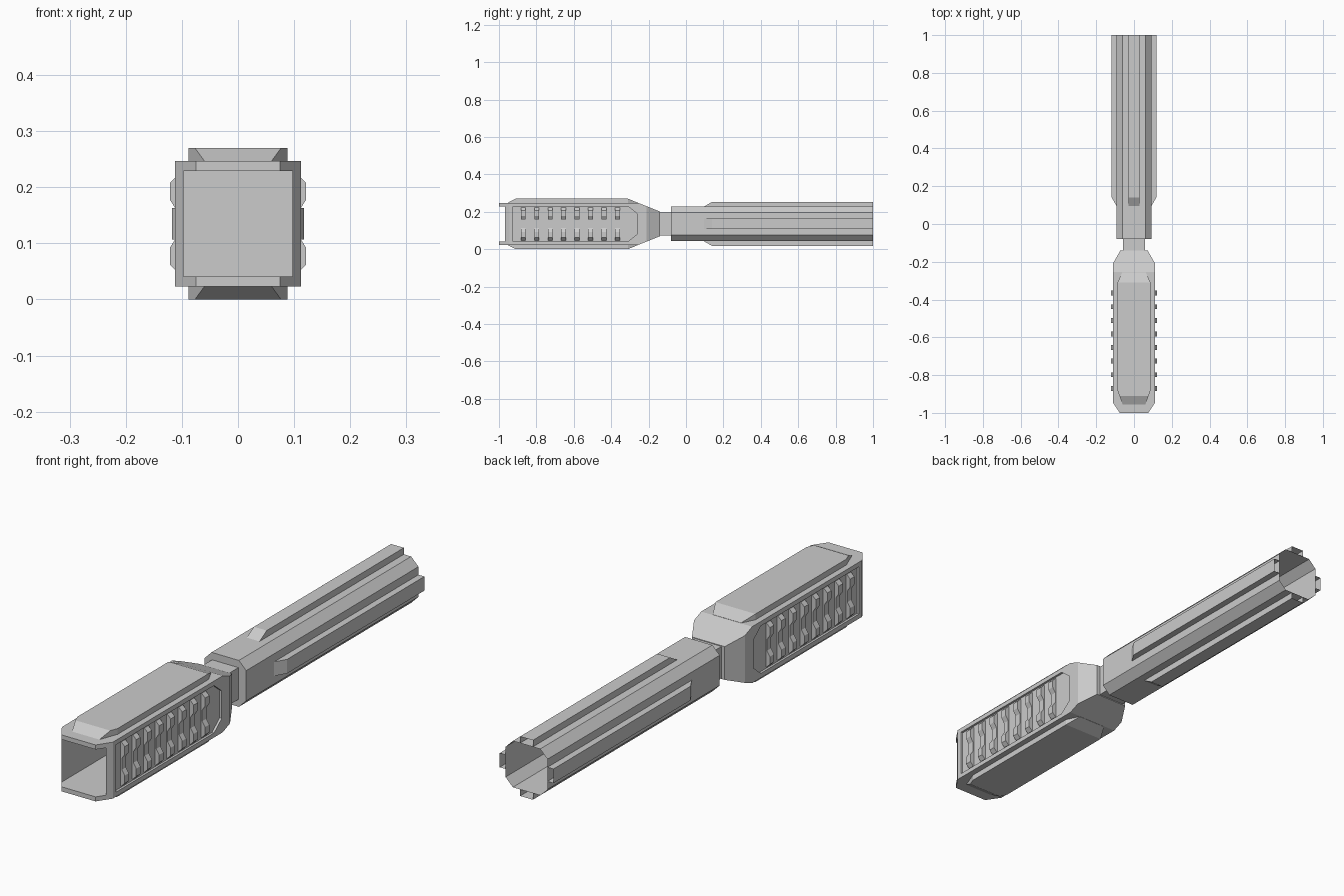
import bpy, bmesh, math
from mathutils import Vector, Matrix

if "Cube" in bpy.data.objects:
    bpy.data.objects.remove(bpy.data.objects["Cube"])

CZ = 0.135  # height of the long axis


def prism(name, pts, axis, lo, hi, drop=None):
    """Extrude a 2D outline along an axis; drop(center) removes faces."""
    def place(p, t):
        a, b = p
        return {'x': (t, a, b), 'y': (a, t, b), 'z': (a, b, t)}[axis]
    bm = bmesh.new()
    low = [bm.verts.new(place(p, lo)) for p in pts]
    top = [bm.verts.new(place(p, hi)) for p in pts]
    n = len(pts)
    bm.faces.new(low)
    bm.faces.new(top)
    for i in range(n):
        j = (i + 1) % n
        bm.faces.new((low[i], low[j], top[j], top[i]))
    bmesh.ops.recalc_face_normals(bm, faces=bm.faces)
    if drop:
        gone = [f for f in bm.faces if drop(f.calc_center_median())]
        bmesh.ops.delete(bm, geom=gone, context='FACES')
    me = bpy.data.meshes.new(name)
    bm.to_mesh(me)
    bm.free()
    ob = bpy.data.objects.new(name, me)
    ob.location.z = CZ
    bpy.context.collection.objects.link(ob)
    return ob


def cut(ob, cutter, op='DIFFERENCE'):
    m = ob.modifiers.new(op.title(), 'BOOLEAN')
    m.operation, m.object, m.solver = op, cutter, 'EXACT'
    cutter.hide_render = True
    cutter.hide_set(True)


def both(half):
    """Mirror an outline in its first coordinate."""
    return half + [(-a, b) for a, b in reversed(half)]


def mirrored(half):
    """Mirror an outline in its second coordinate."""
    return half + [(a, -b) for a, b in reversed(half)]


# handle shell: plan outline trimmed by the side outline, hollow at the front
handle = prism("handle_shell", both([(.075, -1), (.112, -.945), (.112, -.21), (.072, -.14)]),
               'z', -.2, .2)
side = mirrored([(-1.1, .112), (-.255, .112), (-.14, .066), (-.1, .05)])
cut(handle, prism("side_trim", side, 'x', -.3, .3), 'INTERSECT')
cut(handle, prism("cavity_cutter", both([(.097, -.094), (.097, .094)]), 'y', -1.1, -.28))
recess = mirrored([(-.925, .094), (-.31, .094), (-.262, .055)])
for s, nm in ((1, "right"), (-1, "left")):
    cut(handle, prism(nm + "_recess_cutter", recess, 'x', *sorted((s * .103, s * .2))))

# raised plates on the top and bottom of the handle
plan = both([(.06, -.955), (.088, -.88), (.088, -.31), (.062, -.257)])
for s, nm in ((1, "top"), (-1, "bottom")):
    plate = prism(nm + "_plate", plan, 'z', *sorted((s * .105, s * .2)))
    slope = [(-.97, s * .104), (-.955, s * .112), (-.91, s * .135), (-.31, s * .135),
             (-.255, s * .112), (-.24, s * .104)]
    cut(plate, prism(nm + "_plate_trim", slope, 'x', -.3, .3), 'INTERSECT')

# grip ribs, eight per side, each with two bumps
rib = mirrored([(.1, .09), (.106, .09), (.121, .074), (.121, .042), (.108, .024)])
rib = [(.1, .088), (.106, .088), (.121, .073), (.121, .042), (.108, .022),
       (.108, -.022), (.121, -.042), (.121, -.073), (.106, -.088), (.1, -.088)]
for s, nm in ((1, "right"), (-1, "left")):
    for i in range(8):
        y = -.87 + i * .072
        prism(f"{nm}_grip_rib_{i + 1}", [(s * a, b) for a, b in rib], 'y', y - .013, y + .013)

# neck between handle and barrel
prism("neck", both([(.058, -.063), (.058, .063)]), 'y', -.15, -.075)

# octagonal barrel tube, open at the far end
R, F = .092, .06
octagon = both([(F, -R), (R, -F), (R, F), (F, R)])
prism("barrel", octagon, 'y', -.08, 1, lambda c: c.y > .99)

# four hollow fins around the barrel, open at the far end
fin = [(.095, .092), (.14, .118), (1, .118), (1, .092)]
for i in range(4):
    ob = prism(f"barrel_fin_{i + 1}", fin, 'x', -.028, .028,
               lambda c: c.y > .99 or c.z < .093)
    ob.data.transform(Matrix.Rotation(i * math.pi / 2, 4, 'Y'))
